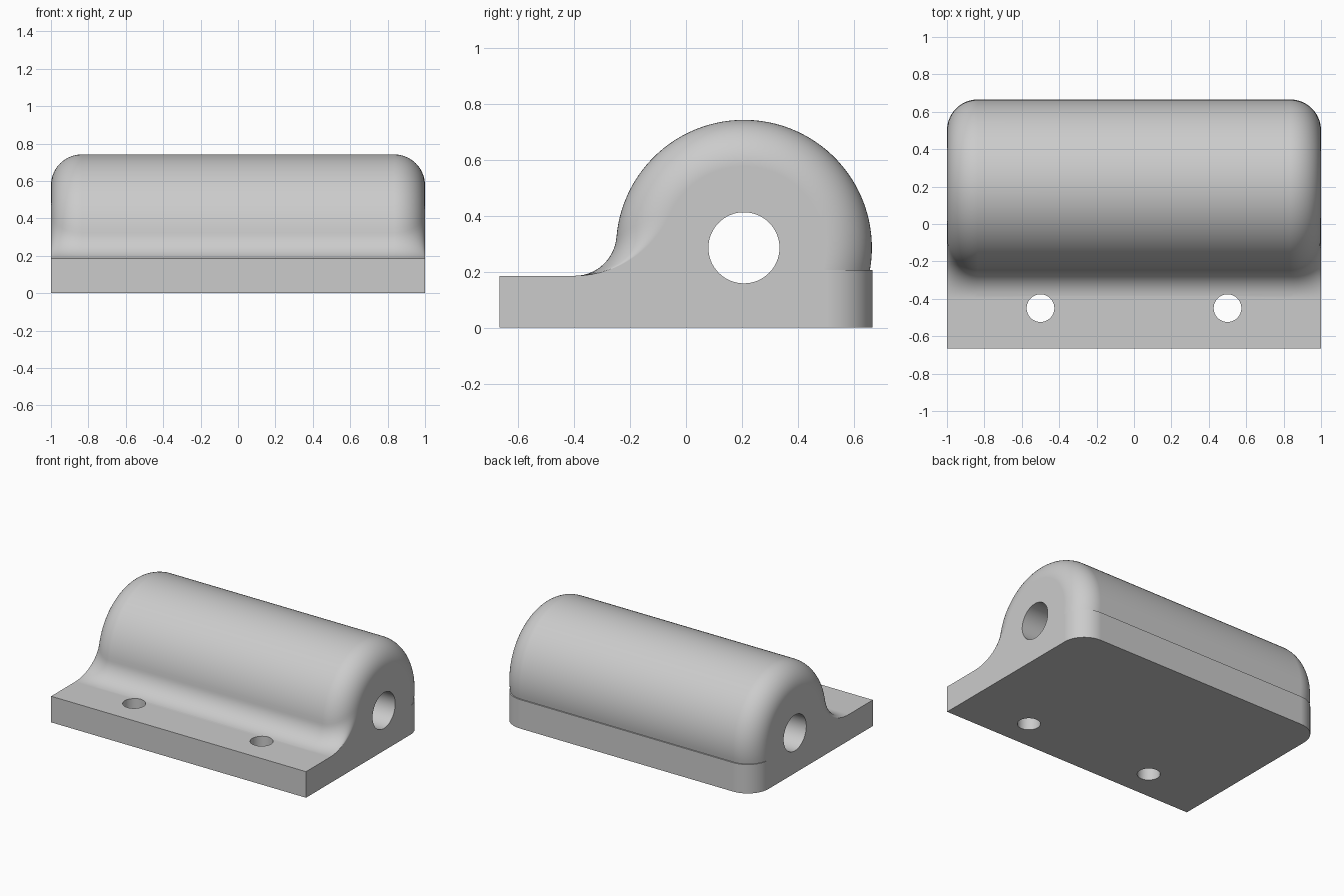
import bpy, bmesh
from math import pi, sin, cos, asin, atan2, radians
from mathutils import Matrix, Vector

cube = bpy.data.objects.get("Cube")
if cube:
    bpy.data.objects.remove(cube, do_unlink=True)

HALF, FRONT, BACK = 1.0, -0.666, 0.666   # overall extents
PLATE_Z, BAND_Z = 0.185, 0.205           # plate top, top of the rear band
CY, CZ, R = 0.207, 0.285, 0.457          # barrel axis and radius
ROUND = 0.165                            # rounding at the barrel ends
FILLET_Y = -0.398                        # where the plate meets the fillet

grey = bpy.data.materials.new("warm_free_grey")
grey.name = "plain_grey"
grey.use_nodes = True
COLOR = (0.6, 0.6, 0.6, 1)
grey.diffuse_color = COLOR
grey.node_tree.nodes["Principled BSDF"].inputs["Base Color"].default_value = COLOR


def arc(cy, cz, r, a0, a1, n):
    angles = [a0 + (a1 - a0) * i / n for i in range(n + 1)]
    return [(cy + r * cos(a), cz + r * sin(a)) for a in angles]


def section(inset):
    """Side outline with the barrel shrunk by inset; the fillet grows to suit."""
    r = R - inset
    dy, h = CY - FILLET_Y, CZ - PLATE_Z
    f = (dy * dy + h * h - r * r) / (2 * (r + h))
    touch = atan2(PLATE_Z + f - CZ, -dy)
    back = asin((BAND_Z - CZ) / r)
    pts = [(FRONT, 0), (FRONT, PLATE_Z)]
    pts += arc(FILLET_Y, PLATE_Z + f, f, -pi / 2, touch - pi, 14)
    pts += arc(CY, CZ, r, touch, back, 56)[1:]
    pts += [(BACK - inset, BAND_Z), (BACK - inset, 0)]
    return pts


def finish(name, bm):
    bmesh.ops.recalc_face_normals(bm, faces=bm.faces)
    mesh = bpy.data.meshes.new(name)
    bm.to_mesh(mesh)
    bm.free()
    obj = bpy.data.objects.new(name, mesh)
    bpy.context.collection.objects.link(obj)
    mesh.materials.append(grey)
    return obj


def cutter(name, centre, radius, length, turn):
    bm = bmesh.new()
    bmesh.ops.create_cone(bm, cap_ends=True, segments=64, radius1=radius,
                          radius2=radius, depth=length,
                          matrix=Matrix.Translation(Vector(centre)) @ turn)
    obj = finish(name, bm)
    obj.hide_render = True
    return obj


# Barrel and mounting plate: loft of side outlines with rounded ends
STEPS = 14
end = [(HALF - ROUND + ROUND * sin(a), ROUND * (1 - cos(a)))
       for a in (pi / 2 * i / STEPS for i in range(STEPS + 1))]
stations = [(-x, d) for x, d in reversed(end)] + end
bm = bmesh.new()
rings = [[bm.verts.new((x, y, z)) for y, z in section(d)] for x, d in stations]
count = len(rings[0])
for a, b in zip(rings, rings[1:]):
    for i in range(count):
        j = (i + 1) % count
        bm.faces.new((a[i], a[j], b[j], b[i]))
bm.faces.new(rings[0])
bm.faces.new(rings[-1])
body = finish("hinge_block", bm)

# Pin bore and the two bolt holes
cutters = [cutter("pin_bore_cutter", (0, CY, CZ), 0.127, 3,
                  Matrix.Rotation(pi / 2, 4, "Y"))]
for side, x in (("left", 0.5), ("right", -0.5)):
    cutters.append(cutter(side + "_bolt_hole_cutter", (x, -0.45, 0.1), 0.074, 1,
                          Matrix.Identity(4)))

bpy.ops.object.select_all(action="DESELECT")
bpy.context.view_layer.objects.active = body
body.select_set(True)
for c in cutters:
    mod = body.modifiers.new(c.name, "BOOLEAN")
    mod.object = c
    mod.operation = "DIFFERENCE"
    mod.solver = "EXACT"
    bpy.ops.object.modifier_apply(modifier=mod.name)
for c in cutters:
    bpy.data.objects.remove(c, do_unlink=True)

# Smooth shading with crisp edges; large flat faces stay flat
bpy.ops.object.shade_smooth_by_angle(angle=radians(30))
weighted = body.modifiers.new("flat_faces", "WEIGHTED_NORMAL")
weighted.keep_sharp = True
